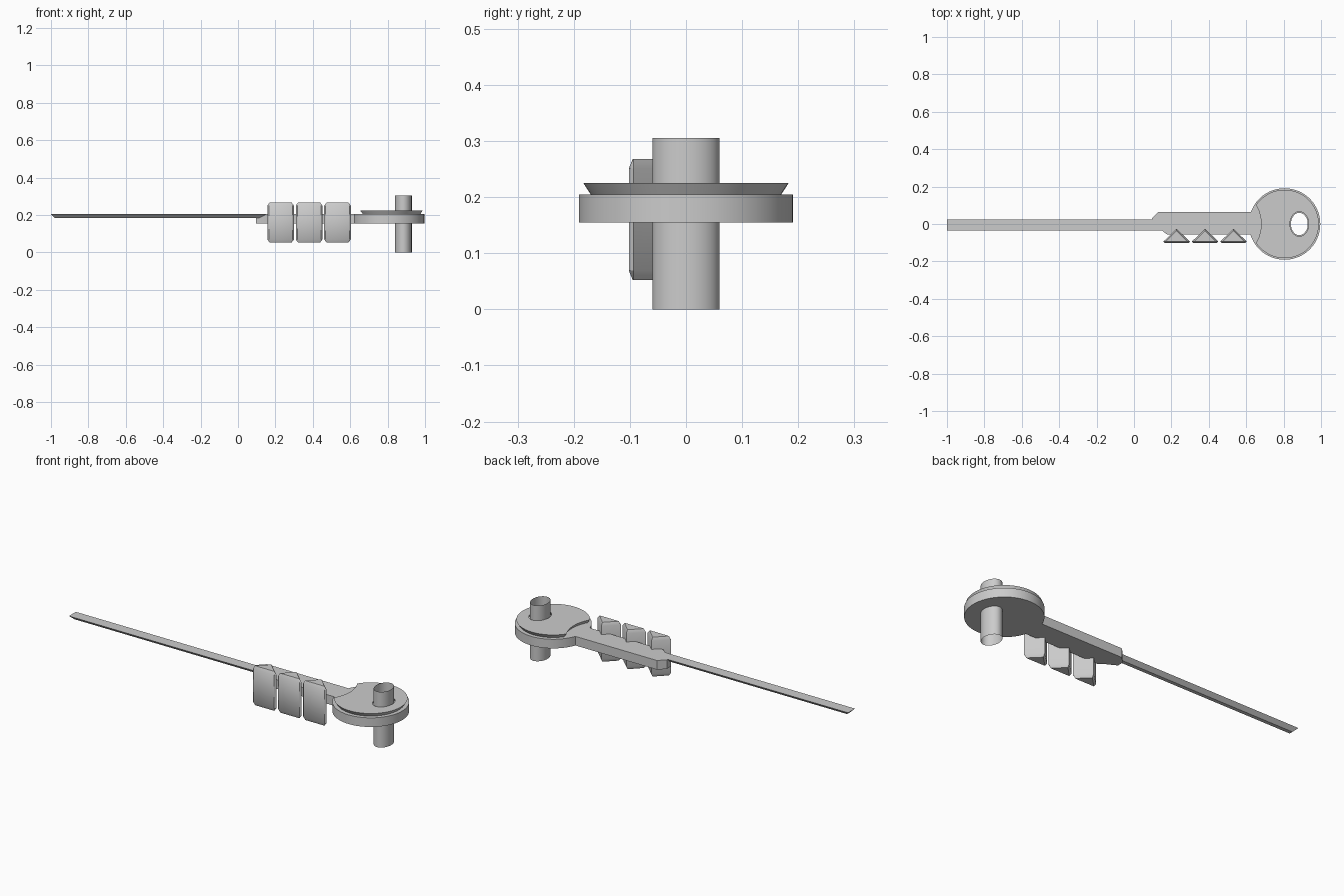
import bpy, bmesh
from math import cos, sin, acos, asin, pi, radians

if "Cube" in bpy.data.objects:
    bpy.data.objects.remove(bpy.data.objects["Cube"])

BOW = 0.805      # centre of the round bow
HOLE = 0.884     # centre of the ring hole


def arc(cx, rx, ry, a0, a1, n, closed=False):
    d = n if closed else n - 1
    return [(cx + rx * cos(a0 + (a1 - a0) * i / d), ry * sin(a0 + (a1 - a0) * i / d)) for i in range(n)]


def ellipse(rx, ry):
    return arc(HOLE, rx, ry, 0, 2 * pi, 48, True)


def finish(bm, name):
    bmesh.ops.recalc_face_normals(bm, faces=bm.faces)
    me = bpy.data.meshes.new(name)
    bm.to_mesh(me)
    bm.free()
    me.shade_smooth()
    me.set_sharp_from_angle(angle=radians(30))
    ob = bpy.data.objects.new(name, me)
    bpy.context.collection.objects.link(ob)
    return ob


def loft(bm, levels):
    """Walls through stacked (outline, z) loops; returns the vertex rings."""
    rings = [[bm.verts.new((x, y, z)) for x, y in pts] for pts, z in levels]
    for a, b in zip(rings, rings[1:]):
        for i in range(len(a)):
            j = (i + 1) % len(a)
            bm.faces.new((a[i], a[j], b[j], b[i]))
    return rings


def plate(name, outlines, caps=True):
    """Each entry is a list of (outline, z) levels: outer first, then holes."""
    bm = bmesh.new()
    stacks = [loft(bm, o) for o in outlines]
    if caps:
        for k in (0, -1):
            edges = [bm.edges.get((s[k][i - 1], s[k][i])) for s in stacks for i in range(len(s[k]))]
            bmesh.ops.triangle_fill(bm, edges=edges, use_beauty=True, normal=(0, 0, 1 if k else -1))
    return finish(bm, name)


# Flat key body: round bow and shank in one outline
r = 0.191
body = arc(BOW, r, r, -pi + asin(0.057 / r), pi - asin(0.065 / r), 72)
body += [(0.13, 0.065), (0.095, 0.03), (0.095, -0.005), (0.15, -0.035), (0.178, -0.057)]
hole = ellipse(0.045, 0.06)
plate("key_body", [[(body, 0.155), (body, 0.205)], [(hole, 0.155), (hole, 0.205)]])


# Flared raised panel on the bow, with a concave bite towards the shank
def panel(r, R):
    cx = 0.48
    d = BOW - cx
    a = acos((r * r + d * d - R * R) / (2 * r * d))
    b = acos((R * R + d * d - r * r) / (2 * R * d))
    return arc(BOW, r, r, -pi + a, pi - a, 64) + arc(cx, R, R, b, -b, 20)[1:-1]


plate("bow_panel", [[(panel(0.17, 0.213), 0.205), (panel(0.183, 0.2), 0.225)],
                    [(ellipse(0.062, 0.078), 0.205), (ellipse(0.05, 0.066), 0.225)]])

# Open tube through the bow
plate("ring_tube", [[(hole, 0), (hole, 0.305)]], caps=False)


# Long blade, narrower underneath
def blade(i):
    return [(-1 + i, -0.036 + i), (0.155 - i, -0.036 + i), (0.155 - i, 0.024 - i), (-1 + i, 0.024 - i)]


plate("blade", [[(blade(0.02), 0.185), (blade(0), 0.205)]])


# Three wedge teeth with chamfered ends
def tooth(cx, i):
    return [(cx, -0.026 - 1.3 * i), (cx - 0.071 + 1.6 * i, -0.094), (cx - 0.063 + 1.6 * i, -0.102 + 0.9 * i),
            (cx + 0.063 - 1.6 * i, -0.102 + 0.9 * i), (cx + 0.071 - 1.6 * i, -0.094)]


for k in range(3):
    cx = 0.228 + 0.152 * k
    plate(f"tooth_{k + 1}", [[(tooth(cx, 0.008), 0.052), (tooth(cx, 0), 0.069),
                              (tooth(cx, 0), 0.251), (tooth(cx, 0.008), 0.268)]])
